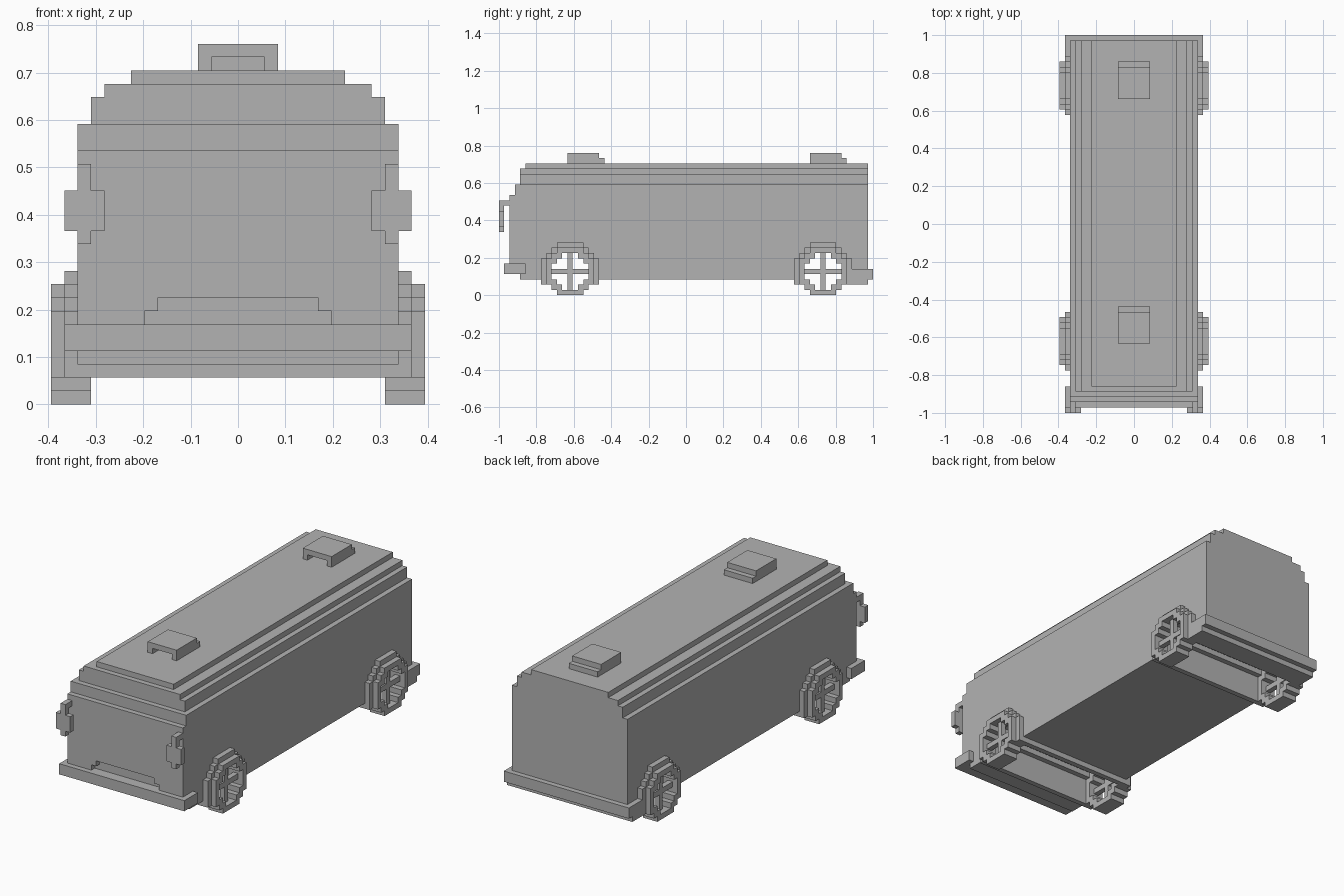
import bpy, bmesh

U = 2 / 71  # one grid block

default = bpy.data.objects.get("Cube")
if default:
    bpy.data.objects.remove(default, do_unlink=True)

grey = bpy.data.materials.new("plain grey")
grey.use_nodes = True
colour = (0.45, 0.45, 0.45, 1)
grey.diffuse_color = colour
grey.node_tree.nodes["Principled BSDF"].inputs["Base Color"].default_value = colour


def prism(name, outline, x0, x1):
    """Extrude a (y, z) outline, in blocks, from x0 to x1."""
    bm = bmesh.new()
    face = bm.faces.new([bm.verts.new((x0 * U, y * U, z * U)) for y, z in outline])
    new = bmesh.ops.extrude_face_region(bm, geom=[face])["geom"]
    moved = [v for v in new if isinstance(v, bmesh.types.BMVert)]
    bmesh.ops.translate(bm, verts=moved, vec=((x1 - x0) * U, 0, 0))
    bmesh.ops.recalc_face_normals(bm, faces=bm.faces)
    mesh = bpy.data.meshes.new(name)
    bm.to_mesh(mesh)
    bm.free()
    mesh.materials.append(grey)
    obj = bpy.data.objects.new(name, mesh)
    bpy.context.collection.objects.link(obj)
    return obj


def box(name, x0, x1, y0, y1, z0, z1):
    return prism(name, [(y0, z0), (y1, z0), (y1, z1), (y0, z1)], x0, x1)


def stepped(yc, base, rows):
    """Symmetric stepped outline from (half width, top height) rows."""
    side, z = [], base
    for half, top in rows:
        side += [(half, z), (half, top)]
        z = top
    return [(yc + h, z) for h, z in side] + [(yc - h, z) for h, z in reversed(side)]


def cut(obj, *cutters):
    for cutter in cutters:
        cutter.hide_render = True
        mod = obj.modifiers.new("cut", "BOOLEAN")
        mod.operation = "DIFFERENCE"
        mod.solver = "EXACT"
        mod.object = cutter
        bpy.context.view_layer.objects.active = obj
        bpy.ops.object.modifier_apply(modifier=mod.name)


def discard(*objs):
    for o in objs:
        bpy.data.objects.remove(o, do_unlink=True)


AXLES = {"front": -22, "rear": 26}
ARCH = [(5.5, 7), (4.5, 8), (3.5, 9), (2.5, 10)]
WELL = [(4.5, 7), (3.5, 8), (2.5, 9)]
TYRE = [(2.5, 1), (3.5, 2), (4.5, 7), (3.5, 8), (2.5, 9)]
HOLE = [(1.5, 2), (2.5, 3), (3.5, 6), (2.5, 7), (1.5, 8)]

# Main body with stepped nose
body = prism("body", [(-31.5, 3), (34.5, 3), (34.5, 21), (-32.5, 21),
                      (-32.5, 19), (-33.5, 19), (-33.5, 4), (-31.5, 4)], -12, 12)

# Recess in the nose above the front bumper
recess = [box("recess_cutter", -w, w, -35, -32.5, z0, z1)
          for w, z0, z1 in ((7, 5.5, 7), (6, 6.5, 8))]
cut(body, *recess)
discard(*recess)

# Stepped roof
for i, (half, y0, z0, z1) in enumerate([(11, -31.5, 21, 23), (10, -31.5, 23, 24),
                                        (8, -30.5, 24, 25)]):
    box(f"roof_tier_{i + 1}", -half, half, y0, 34.5, z0, z1)

# Wheel arches, wells and wheels
for end, yc in AXLES.items():
    well = prism("well_cutter", stepped(yc, -1, WELL), -20, 20)
    arch = prism(f"{end}_wheel_arch", stepped(yc, 2, ARCH), -13, 13)
    cut(body, well)
    cut(arch, well)
    discard(well)
    for side, s in (("left", 1), ("right", -1)):
        tyre = prism(f"{end}_{side}_tyre", stepped(yc, 0, TYRE), *sorted((11 * s, 14 * s)))
        hole = prism("hole_cutter", stepped(yc, 1, HOLE), -20, 20)
        cut(tyre, hole)
        discard(hole)
        x0, x1 = sorted((12 * s, 13 * s))
        box(f"{end}_{side}_spoke_upright", x0, x1, yc - 0.5, yc + 0.5, 1, 8)
        box(f"{end}_{side}_spoke_level", x0, x1, yc - 3.5, yc + 3.5, 4, 5)

# Bumpers
box("front_bumper", -13, 13, -34.5, -30.5, 4, 6)
prism("rear_bumper", [(31.5, 2), (34.5, 2), (34.5, 3), (35.5, 3), (35.5, 5), (31.5, 5)],
      -13, 13)

# Roof vents, open at the front and stepped at the back
for end, y in (("front", -22.5), ("rear", 23.5)):
    vent = prism(f"{end}_roof_vent", [(y, 25), (y + 7, 25), (y + 7, 26), (y + 6, 26),
                                      (y + 6, 27), (y, 27)], -3, 3)
    mouth = box("mouth_cutter", -2, 2, y - 1, y + 2, 24, 26)
    cut(vent, mouth)
    discard(mouth)

# Mirrors on short arms
for side, s in (("left", 1), ("right", -1)):
    x0, x1 = sorted((11 * s, 12 * s))
    prism(f"{side}_mirror_arm", [(-35.5, 12), (-34.5, 12), (-34.5, 17), (-33.5, 17),
                                 (-33.5, 18), (-35.5, 18)], x0, x1)
    for part, a, b in (("inner", 10, 11), ("outer", 12, 13)):
        x0, x1 = sorted((a * s, b * s))
        box(f"{side}_mirror_{part}", x0, x1, -35.5, -34.5, 13, 16)
